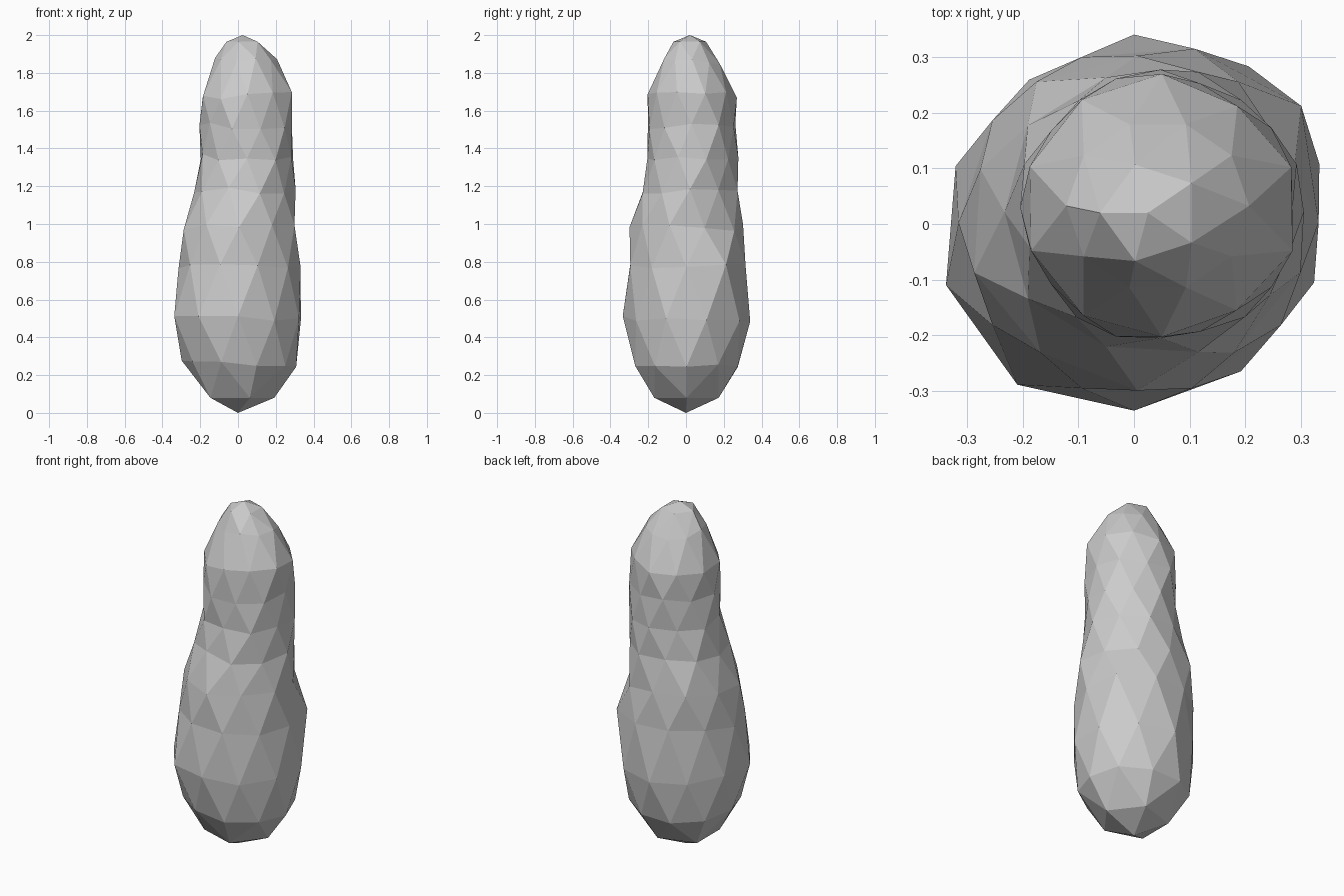
import bpy, bmesh, math, random

if "Cube" in bpy.data.objects:
    bpy.data.objects.remove(bpy.data.objects["Cube"])

random.seed(4)

# Rings: height, min x, max x, min y, max y, sides, ridge depth, half-side turns
RINGS = [
    (0.08, -0.18, 0.19, -0.175, 0.18, 5, 0, -4),
    (0.26, -0.295, 0.305, -0.28, 0.285, 10, 0, -2),
    (0.50, -0.33, 0.33, -0.33, 0.33, 10, 0, -1),
    (0.78, -0.315, 0.325, -0.31, 0.315, 10, 0.01, 0),
    (0.98, -0.293, 0.305, -0.29, 0.305, 10, 0.02, 1),
    (1.18, -0.235, 0.297, -0.235, 0.278, 10, 0.02, 2),
    (1.35, -0.202, 0.297, -0.207, 0.27, 10, 0.02, 3),
    (1.52, -0.197, 0.287, -0.207, 0.266, 10, 0.02, 4),
    (1.68, -0.185, 0.285, -0.205, 0.26, 10, 0, 5),
    (1.86, -0.12, 0.205, -0.12, 0.185, 10, 0, 6),
    (1.965, -0.06, 0.12, -0.07, 0.11, 5, 0, 6),
]

# Uneven bulges (scale by corner) on the belly, shoulder and brow rings
BULGES = {
    2: [1.03, 1.06, 1.06, 1.03, 0.97, 1.02, 1.075, 1.08, 1.015, 0.99],
    3: [1.02, 1.14, 1.05, 1, 1, 1, 1, 1, 1, 1],
    8: [1.04, 1.04, 1.06, 1.05, 1.02, 0.99, 0.97, 1.05, 1.04, 0.98],
}


def stitch(bm, low, high):
    """Join two rings of (angle, vert) with triangles."""
    def at(ring, i):
        turns, k = divmod(i, len(ring))
        return ring[k][0] + math.tau * turns, ring[k][1]

    def mid(ring, i):
        return (at(ring, i)[0] + at(ring, i + 1)[0]) / 2
    # start on the upper vertex nearest to the first lower vertex
    j = min(range(-len(high), len(high)),
            key=lambda k: abs(at(high, k)[0] - low[0][0] - 0.01))
    i, end_i, end_j = 0, len(low), j + len(high)
    while i < end_i or j < end_j:
        step_low = j >= end_j or (i < end_i and mid(low, i) < mid(high, j))
        a, b = at(low, i)[1], at(high, j)[1]
        if step_low:
            i += 1
            bm.faces.new((a, at(low, i)[1], b))
        else:
            j += 1
            bm.faces.new((a, at(high, j)[1], b))


bm = bmesh.new()
rings = []
for k, (z, x0, x1, y0, y1, n, ridge, turn) in enumerate(RINGS):
    # each ring turns half a side, so the ridges spiral upward
    phase = math.radians(18) * turn
    ring = []
    for i in range(n):
        a = phase + math.tau * i / n
        s = 1.01 + (ridge if i % 2 else -ridge)
        if k in BULGES:
            s = BULGES[k][i]
        x = (x0 + x1) / 2 + (x1 - x0) / 2 * s * math.cos(a)
        y = (y0 + y1) / 2 + (y1 - y0) / 2 * s * math.sin(a)
        dz = random.uniform(-0.02, 0.02) if n == 10 else 0
        ring.append((a, bm.verts.new((x, y, z + dz))))
    rings.append(ring)

for low, high in zip(rings, rings[1:]):
    stitch(bm, low, high)

# Pointed bottom and top
bottom = bm.verts.new((0, 0, 0))
top = bm.verts.new((0.025, 0.02, 2))
for ring, tip in ((rings[0], bottom), (rings[-1], top)):
    for i in range(len(ring)):
        bm.faces.new((ring[i][1], ring[(i + 1) % len(ring)][1], tip))

bmesh.ops.recalc_face_normals(bm, faces=bm.faces)
mesh = bpy.data.meshes.new("standing_stone")
bm.to_mesh(mesh)
bm.free()
bpy.context.collection.objects.link(bpy.data.objects.new("standing_stone", mesh))
